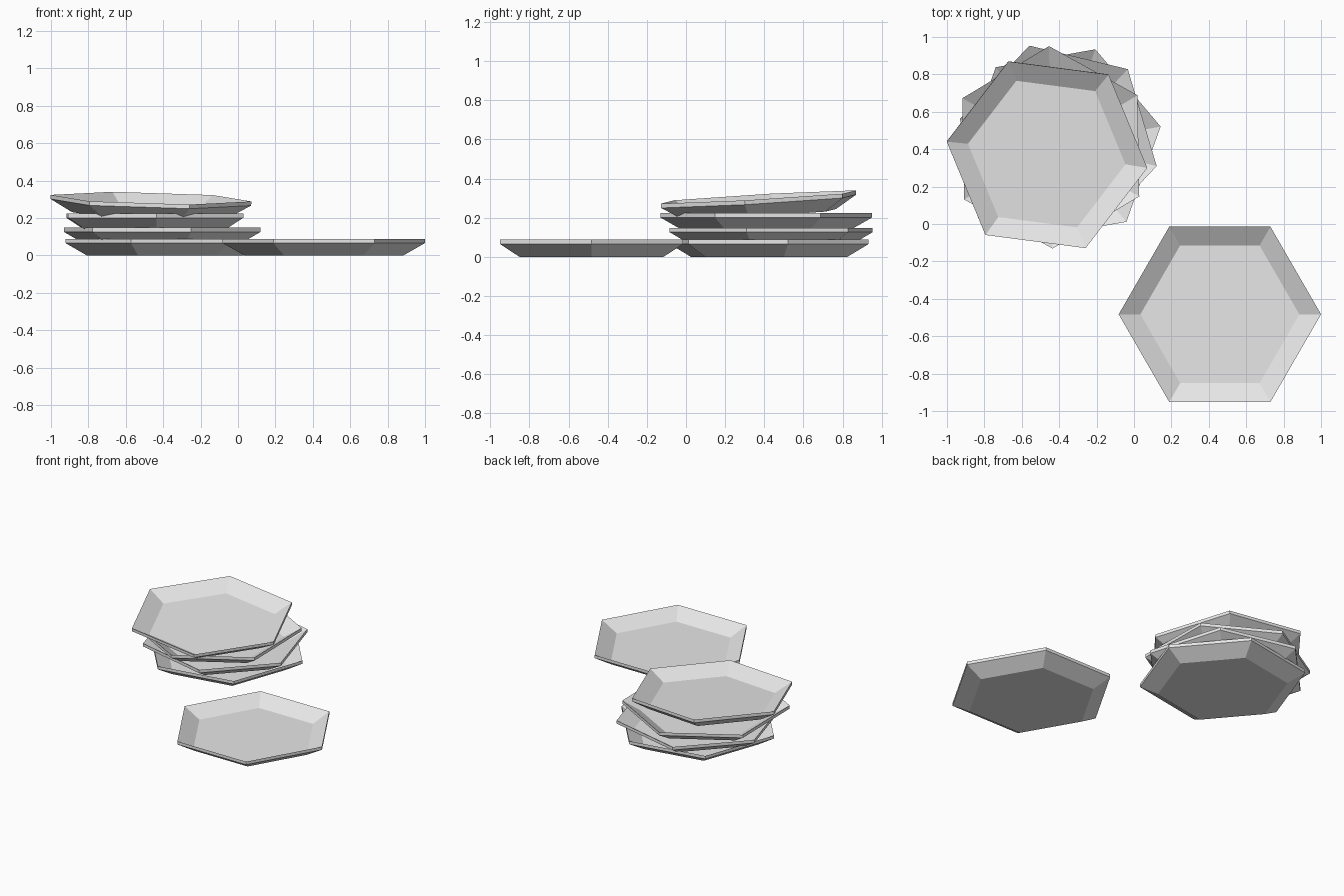
import bpy
import bmesh
import math
from mathutils import Matrix, Vector

if "Cube" in bpy.data.objects:
    bpy.data.objects.remove(bpy.data.objects["Cube"])

R_RIM, R_FLOOR = 0.541, 0.425      # corner radii of rim and floor
HEIGHT, WALL = 0.088, 0.022        # total height, vertical thickness

clay = bpy.data.materials.new("pale grey")
clay.diffuse_color = (0.8, 0.8, 0.8, 1)
clay.use_nodes = True
clay.node_tree.nodes["Principled BSDF"].inputs["Base Color"].default_value = clay.diffuse_color


def plate(name, rim_centre, angle, slope=(0, 0)):
    """Six-sided dish, placed by the centre of its rim plane."""
    bm = bmesh.new()
    # profile: underside, lip bottom, lip top, inner floor
    profile = [(R_FLOOR, 0), (R_RIM, HEIGHT - WALL),
               (R_RIM, HEIGHT), (R_FLOOR, WALL)]
    rings = [[bm.verts.new((r * math.cos(math.radians(60 * i)),
                            r * math.sin(math.radians(60 * i)), z - HEIGHT))
              for i in range(6)] for r, z in profile]
    for a, b in zip(rings, rings[1:]):
        for i in range(6):
            j = (i + 1) % 6
            bm.faces.new((a[i], a[j], b[j], b[i]))
    bm.faces.new(rings[0][::-1])
    bm.faces.new(rings[-1])
    bmesh.ops.recalc_face_normals(bm, faces=bm.faces)

    # turn, tilt by the rim-plane slope, then place
    normal = Vector((-slope[0], -slope[1], 1)).normalized()
    tilt = Vector((0, 0, 1)).rotation_difference(normal).to_matrix().to_4x4()
    bm.transform(Matrix.Translation(rim_centre) @ tilt
                 @ Matrix.Rotation(math.radians(angle), 4, 'Z'))
    mesh = bpy.data.meshes.new(name)
    bm.to_mesh(mesh)
    bm.free()
    mesh.materials.append(clay)
    obj = bpy.data.objects.new(name, mesh)
    bpy.context.collection.objects.link(obj)


# lone plate beside the stack
plate("single_plate", (0.459, -0.483, HEIGHT), 0)

# untidy stack, the top plate leaning
plate("stack_plate_1", (-0.39, 0.425, HEIGHT), 10.2)
plate("stack_plate_2", (-0.405, 0.435, 0.148), -13.4)
plate("stack_plate_3", (-0.445, 0.41, 0.223), 31)
plate("stack_plate_top", (-0.465, 0.37, 0.306), -7.5, (-0.025, 0.058))
